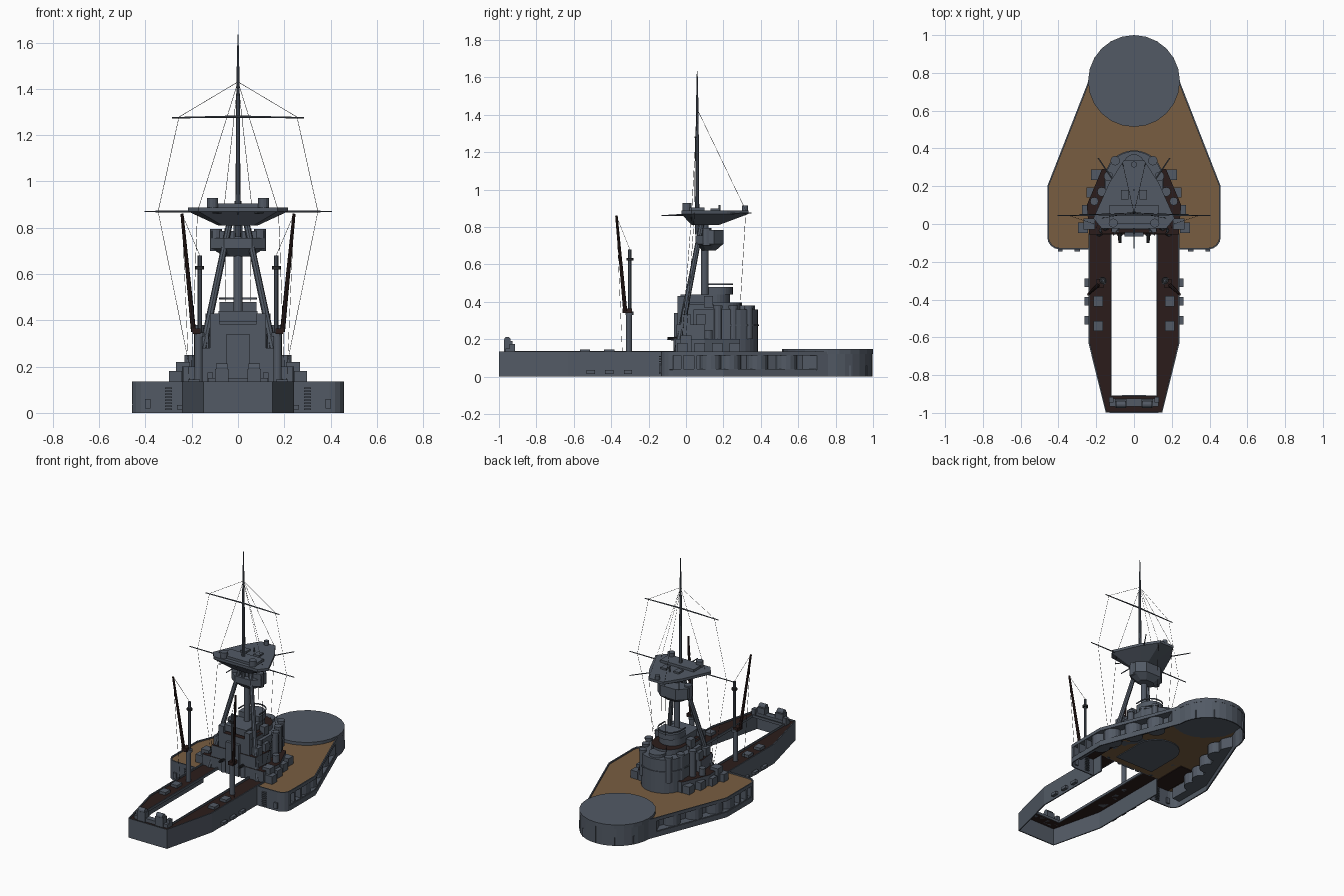
import bpy, bmesh, math
from mathutils import Vector, Matrix

cube = bpy.data.objects.get("Cube")
if cube:
    bpy.data.objects.remove(cube, do_unlink=True)


def material(name, red, green, blue):
    mat = bpy.data.materials.new(name)
    mat.use_nodes = True
    colour = (red, green, blue, 1)
    mat.diffuse_color = colour
    mat.node_tree.nodes["Principled BSDF"].inputs["Base Color"].default_value = colour
    return mat


GREY = material("blue grey paint", .085, .102, .13)
WOOD = material("brown deck", .19, .11, .053)
RED = material("dark red deck", .024, .012, .011)
DARK = material("dark rigging", .02, .021, .024)


def finish(name, bm, mat, mirror, top=None):
    """Turn a bmesh into a named object, optionally with a coloured upper side."""
    bmesh.ops.recalc_face_normals(bm, faces=bm.faces[:])
    mesh = bpy.data.meshes.new(name)
    mesh.materials.append(mat)
    if top:
        mesh.materials.append(top)
        for face in bm.faces:
            face.material_index = int(face.normal.z > .9)
    bm.to_mesh(mesh)
    bm.free()
    part = bpy.data.objects.new(name, mesh)
    bpy.context.collection.objects.link(part)
    if mirror:
        part.modifiers.new("Mirror", 'MIRROR').use_mirror_merge = False
    return part


def both_sides(half):
    """Close a left-hand half outline across the centreline."""
    return half + [(-x, y) for x, y in reversed(half) if x > 0]


def prism(name, outline, bottom, height, mat=GREY, mirror=False, top=None, upper=None):
    bm = bmesh.new()
    low = [bm.verts.new((x, y, bottom)) for x, y in outline]
    high = [bm.verts.new((x, y, bottom + height)) for x, y in upper or outline]
    bm.faces.new(low)
    bm.faces.new(high)
    for i in range(len(low)):
        bm.faces.new((low[i - 1], low[i], high[i], high[i - 1]))
    return finish(name, bm, mat, mirror, top)


def box(name, x, y, bottom, width, depth, height, mat=GREY, mirror=True):
    w, d = width / 2, depth / 2
    outline = [(x - w, y - d), (x + w, y - d), (x + w, y + d), (x - w, y + d)]
    return prism(name, outline, bottom, height, mat, mirror)


def wall(name, path, bottom, height, thickness=.008):
    bm = bmesh.new()
    columns = [[bm.verts.new((x, y, z)) for z in (bottom, bottom + height)] for x, y in path]
    for (a, b), (c, d) in zip(columns, columns[1:]):
        bm.faces.new((a, c, d, b))
    solid = finish(name, bm, GREY, True).modifiers.new("Thickness", 'SOLIDIFY')
    solid.thickness, solid.offset = thickness, 0


def rod(name, start, end, radius, taper=1, mat=GREY, mirror=True, sides=8):
    start, end = Vector(start), Vector(end)
    along = end - start
    turn = along.to_track_quat('Z', 'Y').to_matrix().to_4x4()
    bm = bmesh.new()
    bmesh.ops.create_cone(bm, cap_ends=True, segments=sides, radius1=radius,
                          radius2=radius * taper, depth=along.length,
                          matrix=Matrix.Translation((start + end) / 2) @ turn)
    return finish(name, bm, mat, mirror)


def drum(name, x, y, bottom, radius, height, mirror=True, sides=12, mat=GREY):
    return rod(name, (x, y, bottom), (x, y, bottom + height), radius, 1, mat, mirror, sides)


def arc(x, y, radius, start, end, steps=8):
    angles = [math.radians(start + (end - start) * i / steps) for i in range(steps + 1)]
    return [(x + radius * math.cos(a), y + radius * math.sin(a)) for a in angles]


def horseshoe(width, back, front):
    """Outline with a square back and a round front."""
    return both_sides([(width, back)] + arc(0, front - width, width, 0, 90))


def spread(first, last, count):
    return [Vector(first).lerp(Vector(last), i / (count - 1)) for i in range(count)]


# Main hull dimensions
BEAM, WING, DECK, RIM, BREAK = .237, .455, .12, .135, -.13
SILL, LINTEL, RING = .036, .112, .757
BAY = .06

# Forward hull: continuous strips above and below the recessed gun bays
heel, shoulder, nose = Vector((WING, -.07)), Vector((WING, .2)), Vector((BEAM, RING))
slant = (nose - shoulder).normalized()
inward = Vector((-slant.y, slant.x)) * BAY
corner = arc(WING - BAY, BREAK + BAY, BAY, -90, 0, 4)
outer = [(BEAM, BREAK)] + corner + [shoulder, nose]
inner = [heel - Vector((BAY, 0)), shoulder + inward, nose + inward - slant * BAY * 2]
wall("forward_hull_rim", outer, LINTEL, RIM - LINTEL)
wall("forward_hull_lower", outer, 0, SILL)
wall("forward_hull_bays", outer[:-2] + [heel] + inner + [nose - slant * BAY, nose], SILL, LINTEL - SILL)
for level in (SILL, LINTEL):
    prism("bay_ledge", [heel, shoulder, nose - slant * BAY] + inner[::-1], level, .004, mirror=True)
centres = [shoulder.lerp(nose, t) + inward for t in (.1, .36, .64)]
for x, y in centres + [heel.lerp(shoulder, .75) - Vector((BAY, 0))]:
    drum("gun_bay", x, y, SILL, BAY, LINTEL - SILL, sides=16)
for y in (-.02, .05):
    box("bay_divider", WING - BAY / 2, y, SILL, BAY, .015, LINTEL - SILL)

# Wooden deck fitted around the turret ring, with dark plating under its wings
ring_edge = arc(0, RING, BEAM, 0, -90)
prism("forward_deck", both_sides([(0, -.05), (BEAM, -.05)] + outer[:-1] + ring_edge), DECK, .006, WOOD)
box("wing_underplate", .32, .03, DECK - .006, .14, .3, .005, RED)
prism("house_floor", horseshoe(.15, 0, .38), DECK - .006, .005)
wall("turret_ring_wall", arc(0, RING, BEAM, 0, 90), 0, RIM)
drum("turret_ring_cap", 0, RING, DECK, .243, .027, False, 24)
for x, y in arc(0, RING, BEAM, 30, 60, 1):
    box("ring_rib", x, y, 0, .012, .012, .06)

# Rear hull around a long open well
side = [(BEAM, -.05), (BEAM, -.63), (.147, -.996), (0, -.996)]
well = [(.122, -.05), (.122, -.91), (0, -.91)]
wall("rear_hull_wall", side, 0, RIM)
prism("rear_deck", side + well[::-1], DECK, .005, RED, True)
wall("well_coaming", well, DECK, .018)
for y in (-.54, -.41):
    box("deck_locker", .19, y, DECK, .05, .055, .024)
for y in (-.51, -.41, -.31):
    box("hull_sill", .25, y, .015, .025, .045, .02)
for i in range(8):
    box("ladder_rung", .3, BREAK, (i + 1) * .013, .03, .03, .006)
box("hull_back_fitting", .39, BREAK, .02, .025, .03, .04)

# Stern winches
box("stern_base", 0, -.945, DECK, .26, .04, .03, mirror=False)
box("winch_block", .07, -.95, DECK, .06, .045, .07)
rod("winch_drum", (.045, -.955, .195), (.095, -.955, .195), .018, sides=12)
box("winch_bracket", .12, -.93, DECK, .025, .03, .055)

# Superstructure: wide base, then round-fronted tiers
prism("base_wings", both_sides([(BEAM, -.055), (.25, .1), (.17, .29)]), DECK, .08, top=RED)
prism("rear_house", both_sides([(.17, -.05), (.185, .1)]), .2, .08, top=RED)
prism("rear_house_upper", both_sides([(.12, -.045), (.13, .15)]), .28, .105, top=RED)
tiers = [("main_house", .15, .04, .385, .36, GREY), ("bridge_house", .11, 0, .3, .395, RED),
         ("upper_bridge", .085, -.03, .235, .44, GREY), ("bridge_platform", .08, .12, .25, .478, GREY)]
floor = DECK
for name, width, back, front, roof, cover in tiers:
    prism(name, horseshoe(width, back, front), floor, roof - floor, top=cover)
    floor = roof
prism("main_house_ledge", horseshoe(.155, .03, .39), .27, .008)
wall("bridge_rail", [(.08, .12)] + arc(0, .17, .08, 0, 90), .49, .008, .005)
drum("bow_turret", 0, .315, .36, .055, .02, False, 16)
box("rear_door", 0, -.055, DECK, .1, .02, .22, mirror=False)

# Lockers, vents and small guns around the superstructure
for x, y in spread((.27, -.02), (.2, .26), 4):
    box("side_locker", x, y, DECK, .055, .055, .06)
box("tall_locker", BEAM, 0, DECK, .06, .06, .1)
for x, y in spread((.15, 0), (.15, .08), 2):
    box("upper_locker", x, y, .28, .045, .05, .055)
for x, y in spread((.1, -.02), (.12, .12), 2):
    box("bridge_locker", x, y, .37, .04, .05, .06)
for x, y in spread((.17, .17), (.1, .335), 3):
    drum("vent_trunk", x, y, .2, .021, .17)
    drum("vent_cap", x, y, .365, .025, .015)
drum("deck_vent", .21, .12, .2, .022, .05)
drum("gun_mount", .075, -.05, DECK, .018, .08)
rod("small_gun", (.075, -.04, .2), (.075, -.1, .205), .011, .7, DARK)

# Tripod mast
rod("main_pole", (0, .1, .4), (0, .1, .84), .02, mirror=False, sides=12)
rod("tripod_leg", (.185, -.05, DECK), (.03, .09, .85), .017, .8)
MAST = .06
head = (0, MAST, 1.43)
rod("topmast", (0, MAST, .76), head, .012, .6, mirror=False)
rod("topmast_tip", head, (0, MAST, 1.635), .007, .3, mirror=False)

# Spotting house
house = both_sides([(.06, .05), (.115, .09), (.115, .15), (.06, .2)])
floor_plan = [(x / 2, MAST + y / 2) for x, y in house]
prism("spotting_base", floor_plan, .675, .035, upper=house)
prism("spotting_house", house, .71, .045)
prism("spotting_upper", house[1:-1], .755, .03)
drum("spotting_lamp", .095, .11, .7, .025, .095)

# Fighting top flaring upward from the mast
TOP = .888
rim = both_sides([(.17, -.025), (.215, .03), (.13, .22), (.055, .335)])
foot = [(x * .4, .04 + y * .4) for x, y in rim]
prism("fighting_top", foot, .81, .06, upper=rim)
prism("fighting_top_wall", rim, .87, TOP - .87)
box("top_house", 0, .05, TOP, .26, .1, .017, mirror=False)
drum("top_lamp", .11, .005, TOP, .024, .04)
box("top_locker", .05, .155, TOP, .04, .05, .012)
drum("top_sight", 0, .315, TOP, .016, .027, False)
drum("top_post", 0, .18, TOP, .005, .03, False)

# Yards and signal spars
low_tip, high_tip = (.405, .045, .87), (.285, .05, 1.275)
for name, root, tip in (("lower_yard", (0, .045, .87), low_tip), ("upper_yard", (0, .05, 1.28), high_tip),
                        ("front_spar", (0, .07, .865), (.19, .35, .875)),
                        ("back_spar", (0, .07, .865), (.11, -.06, .865))):
    rod(name, root, tip, .005, .6)
rod("rear_spar", (0, .03, .862), (0, BREAK, .862), .005, .6, mirror=False)

# Derrick posts and booms
post_top, boom_top = (.165, -.3, .68), (.242, -.372, .86)
drum("derrick_base", .17, -.305, DECK, .017, .22)
rod("derrick_post", (.165, -.3, .34), post_top, .009)
drum("derrick_collar", .167, -.302, .33, .022, .018)
drum("upper_collar", .165, -.3, .62, .018, .014, mat=DARK)
box("boom_bracket", .18, -.315, .34, .035, .05, .025, RED)
rod("derrick_boom", (.192, -.325, .35), boom_top, .011, .6, RED)

# Rigging lines
lines = [[head, (.255, .05, 1.278), (.345, .045, .87), (.21, 0, .2)],
         [head, (.175, .03, .87), (.2, -.02, .2)],
         [head, (MAST, .32, TOP), (.05, .29, .38)],
         [post_top, boom_top, (.21, -.34, DECK)]]
for path in lines:
    for start, end in zip(path, path[1:]):
        rod("rigging_line", start, end, .001, mat=DARK, sides=4)
